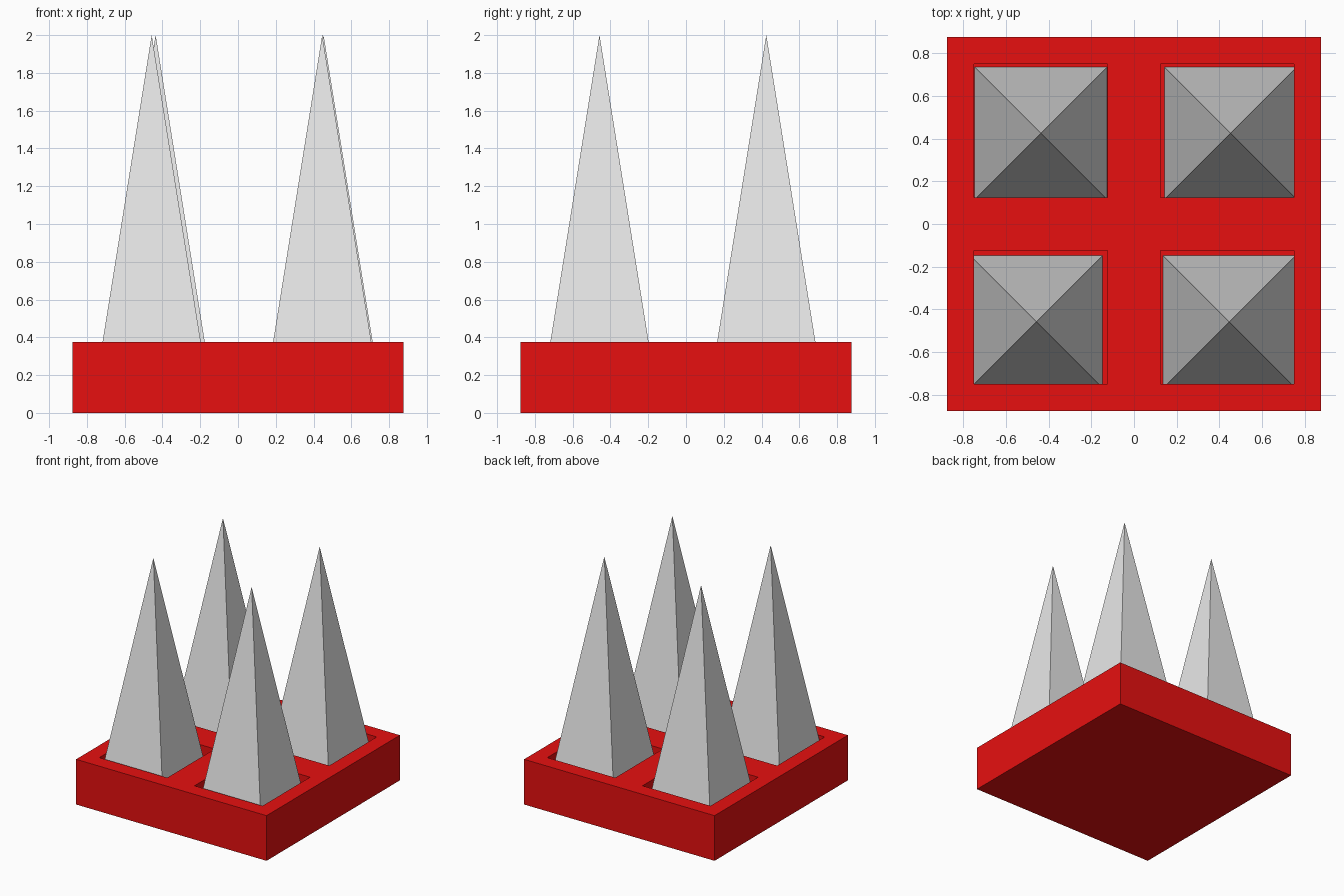
import bpy
import bmesh

cube = bpy.data.objects.get("Cube")
if cube:
    bpy.data.objects.remove(cube, do_unlink=True)

HALF, TOP, FLOOR = 0.875, 0.375, 0.0625     # base block and pit floor
PIT_IN, PIT_OUT = 0.125, 0.75               # pit edges on each side of the centre
SPIKE_HALF, TIP = 0.31, 2.0


def material(name, rgb):
    m = bpy.data.materials.new(name)
    m.use_nodes = True
    m.diffuse_color = (*rgb, 1)
    m.node_tree.nodes["Principled BSDF"].inputs["Base Color"].default_value = (*rgb, 1)
    return m


def add_object(name, bm, mat):
    bmesh.ops.recalc_face_normals(bm, faces=bm.faces)
    mesh = bpy.data.meshes.new(name)
    bm.to_mesh(mesh)
    bm.free()
    mesh.materials.append(mat)
    obj = bpy.data.objects.new(name, mesh)
    bpy.context.collection.objects.link(obj)
    return obj


red = material("red", (0.8, 0.005, 0.005))
grey = material("light grey", (0.8, 0.8, 0.8))

# Base: a grid of cells, extruded down, with four cells sunk as pits
bm = bmesh.new()
lines = [-HALF, -PIT_OUT, -PIT_IN, PIT_IN, PIT_OUT, HALF]
grid = [[bm.verts.new((x, y, TOP)) for y in lines] for x in lines]
pits = []
for i in range(5):
    for j in range(5):
        face = bm.faces.new((grid[i][j], grid[i + 1][j], grid[i + 1][j + 1], grid[i][j + 1]))
        if i in (1, 3) and j in (1, 3):
            pits.append(face)
rim = [e for e in bm.edges if e.is_boundary]
walls = bmesh.ops.extrude_edge_only(bm, edges=rim)["geom"]
for v in walls:
    if isinstance(v, bmesh.types.BMVert):
        v.co.z = 0
bottom = [e for e in bm.edges if e.is_boundary]
bmesh.ops.contextual_create(bm, geom=bottom)
for face in bmesh.ops.extrude_discrete_faces(bm, faces=pits)["faces"]:
    for v in face.verts:
        v.co.z = FLOOR
bmesh.ops.dissolve_limit(bm, angle_limit=0.01, verts=bm.verts, edges=bm.edges)
add_object("base", bm, red)

# Spikes: four-sided pyramids standing on the pit floors
spikes = {
    "spike_back_right": (-0.436, 0.425),
    "spike_back_left": (0.453, 0.425),
    "spike_front_right": (-0.457, -0.458),
    "spike_front_left": (0.446, -0.458),
}
for name, (x, y) in spikes.items():
    bm = bmesh.new()
    corners = [bm.verts.new((x + sx * SPIKE_HALF, y + sy * SPIKE_HALF, FLOOR))
               for sx, sy in ((-1, -1), (1, -1), (1, 1), (-1, 1))]
    tip = bm.verts.new((x, y, TIP))
    bm.faces.new(corners)
    for k in range(4):
        bm.faces.new((corners[k], corners[(k + 1) % 4], tip))
    add_object(name, bm, grey)
